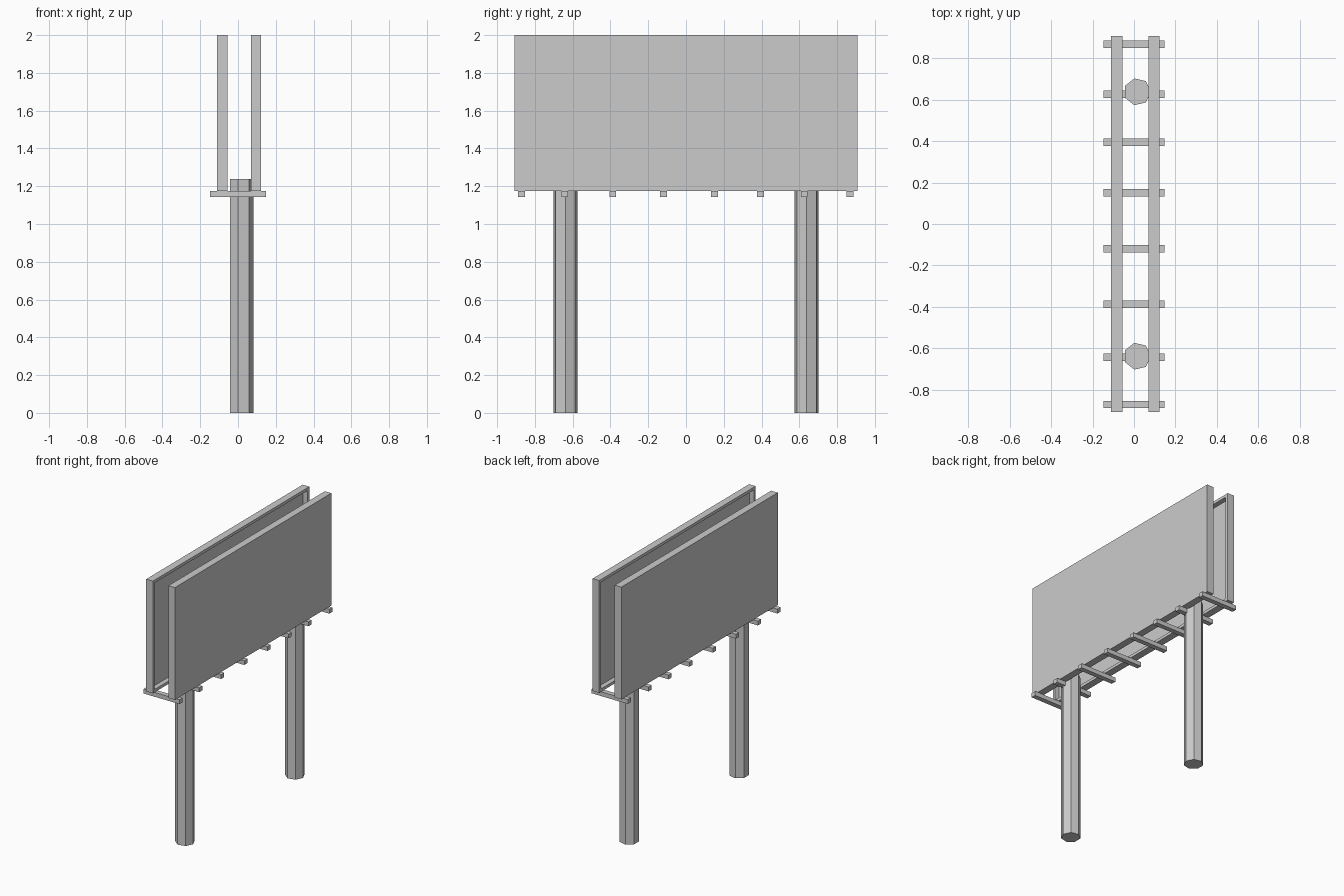
import bpy, bmesh
from mathutils import Matrix, Vector

if "Cube" in bpy.data.objects:
    bpy.data.objects.remove(bpy.data.objects["Cube"])


def finish(bm, name):
    bmesh.ops.recalc_face_normals(bm, faces=bm.faces)
    mesh = bpy.data.meshes.new(name)
    bm.to_mesh(mesh)
    bm.free()
    obj = bpy.data.objects.new(name, mesh)
    bpy.context.collection.objects.link(obj)
    return obj


def box(lo, hi):
    lo, hi = Vector(lo), Vector(hi)
    bm = bmesh.new()
    place = Matrix.Translation((lo + hi) / 2) @ Matrix.Diagonal((*(hi - lo), 1))
    bmesh.ops.create_cube(bm, size=1, matrix=place)
    bm.normal_update()
    return bm


# Sign boards: flat outside, framed recess on the side facing the other board
def board(name, x0, x1, inward):
    bm = box((x0, -0.908, 1.175), (x1, 0.908, 2.0))
    inner = [f for f in bm.faces if f.normal.x * inward > 0.9]
    bmesh.ops.inset_individual(bm, faces=inner, thickness=0.03)
    bmesh.ops.inset_individual(bm, faces=inner, thickness=0, depth=-0.035)
    finish(bm, name)


board("left_board", -0.11, -0.056, 1)
board("right_board", 0.07, 0.123, -1)

# Seven-sided posts, rising slightly between the boards
for name, y in (("front_post", -0.638), ("back_post", 0.638)):
    bm = bmesh.new()
    r, h = 0.066, 1.237
    bmesh.ops.create_cone(bm, cap_ends=True, segments=7, radius1=r, radius2=r, depth=h)
    ring = sorted(bm.verts, key=lambda v: v.co.x)
    # Turn the post so one corner points to +x
    if abs(ring[-1].co.y) > 1e-4:
        tip = ring[-1].co
        angle = Vector((tip.x, tip.y)).angle_signed(Vector((1, 0)))
        bmesh.ops.rotate(bm, verts=bm.verts, matrix=Matrix.Rotation(-angle, 3, 'Z'))
    bmesh.ops.translate(bm, verts=bm.verts, vec=(0.016, y, h / 2))
    finish(bm, name)

# Unevenly spaced crossbars carrying the boards
for i, y in enumerate((-0.871, -0.642, -0.388, -0.119, 0.151, 0.395, 0.626, 0.868)):
    finish(box((-0.147, y - 0.018, 1.143), (0.147, y + 0.018, 1.175)), f"crossbar_{i + 1}")
